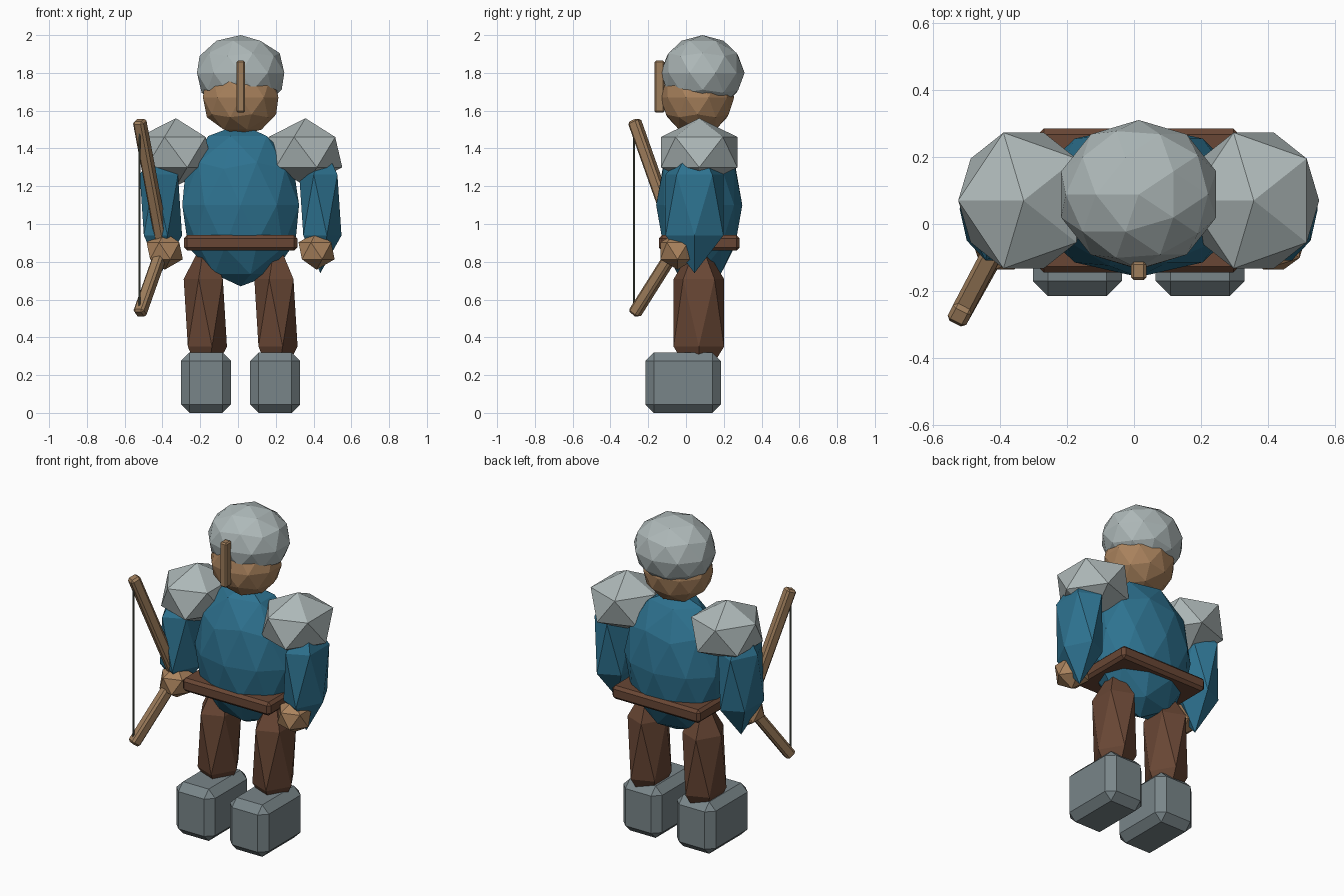
import bpy
import bmesh
import math
from mathutils import Matrix, Vector

if "Cube" in bpy.data.objects:
    bpy.data.objects.remove(bpy.data.objects["Cube"])


def material(name, rgb):
    mat = bpy.data.materials.new(name)
    mat.use_nodes = True
    color = (*rgb, 1)
    mat.diffuse_color = color
    bsdf = next(n for n in mat.node_tree.nodes if n.type == 'BSDF_PRINCIPLED')
    bsdf.inputs["Base Color"].default_value = color
    bsdf.inputs["Roughness"].default_value = 0.8
    return mat


BLUE = material("blue_cloth", (0.027, 0.17, 0.28))
STEEL = material("pale_steel", (0.42, 0.48, 0.48))
BOOT = material("grey_boot", (0.19, 0.235, 0.25))
SKIN = material("tan_skin", (0.40, 0.225, 0.11))
WOOD = material("light_wood", (0.34, 0.205, 0.105))
LEATHER = material("brown_leather", (0.14, 0.062, 0.035))
STRING = material("dark_cord", (0.09, 0.10, 0.075))


def finish(name, bm, mat):
    mesh = bpy.data.meshes.new(name)
    bm.to_mesh(mesh)
    bm.free()
    mesh.materials.append(mat)
    obj = bpy.data.objects.new(name, mesh)
    bpy.context.collection.objects.link(obj)
    return obj


def ball(name, center, radii, mat, detail=1):
    """Faceted ellipsoid."""
    bm = bmesh.new()
    bmesh.ops.create_icosphere(bm, subdivisions=detail, radius=1)
    turn = Matrix.Rotation(math.pi, 4, 'Z')
    bm.transform(Matrix.Translation(center) @ Matrix.Diagonal((*radii, 1)) @ turn)
    return finish(name, bm, mat)


def box(name, center, size, mat, bevel, turn=None):
    """Chamfered box."""
    bm = bmesh.new()
    bmesh.ops.create_cube(bm, size=1)
    bm.transform(Matrix.Diagonal((*size, 1)))
    bmesh.ops.bevel(bm, geom=bm.edges[:], offset=bevel, segments=1,
                    affect='EDGES', profile=0.5)
    bm.transform(Matrix.Translation(center) @ (turn or Matrix()))
    return finish(name, bm, mat)


def bar(name, start, end, width, mat, bevel):
    """Square bar between two points, one side kept in the bow's plane."""
    a, b = Vector(start), Vector(end)
    z = (b - a).normalized()
    side = Vector((0.89, -0.45, 0))
    y = z.cross(side).normalized()
    x = y.cross(z)
    turn = Matrix((x, y, z)).transposed().to_4x4()
    return box(name, (a + b) / 2, (width, width, (b - a).length), mat, bevel, turn)


MID_X, MID_Y = 0.014, 0.07

# Body, head and helmet
ball("torso", (MID_X, MID_Y, 1.10), (0.325, 0.228, 0.43), BLUE, 2)
ball("head", (MID_X, 0.06, 1.67), (0.21, 0.195, 0.20), SKIN, 2)
ball("helmet", (MID_X, 0.088, 1.80), (0.243, 0.222, 0.20), STEEL, 2)
box("nose_guard", (MID_X, -0.14, 1.727), (0.046, 0.054, 0.275), WOOD, 0.008)
box("belt", (MID_X, MID_Y, 0.90), (0.60, 0.428, 0.082), LEATHER, 0.017)

# Limbs on both sides
for side, s in (("left", 1), ("right", -1)):
    ball(side + "_arm", (MID_X + 0.422 * s, 0.045, 1.10), (0.125, 0.18, 0.36), BLUE)
    ball(side + "_shoulder_guard", (MID_X + 0.343 * s, MID_Y, 1.38),
         (0.218, 0.238, 0.18), STEEL)
    ball(side + "_hand", (MID_X + 0.402 * s, -0.045, 0.858), (0.107, 0.107, 0.10), SKIN)
    ball(side + "_leg", (MID_X + 0.187 * s, 0.068, 0.53), (0.128, 0.157, 0.40), LEATHER)
    box(side + "_boot", (MID_X + 0.183 * s, -0.015, 0.16), (0.265, 0.40, 0.32), BOOT, 0.045)

# Bow held in the right hand
TIP_X, TIP_Y = -0.522, -0.275
bar("bow_upper_limb", (-0.393, -0.03, 0.86), (TIP_X, TIP_Y, 1.55), 0.062, WOOD, 0.012)
bar("bow_lower_limb", (-0.385, -0.03, 0.91), (TIP_X, TIP_Y, 0.522), 0.062, WOOD, 0.012)
bm = bmesh.new()
bmesh.ops.create_cone(bm, cap_ends=True, segments=8, radius1=0.006, radius2=0.006, depth=0.98)
bm.transform(Matrix.Translation((TIP_X, TIP_Y, 1.035)))
finish("bow_string", bm, STRING)
